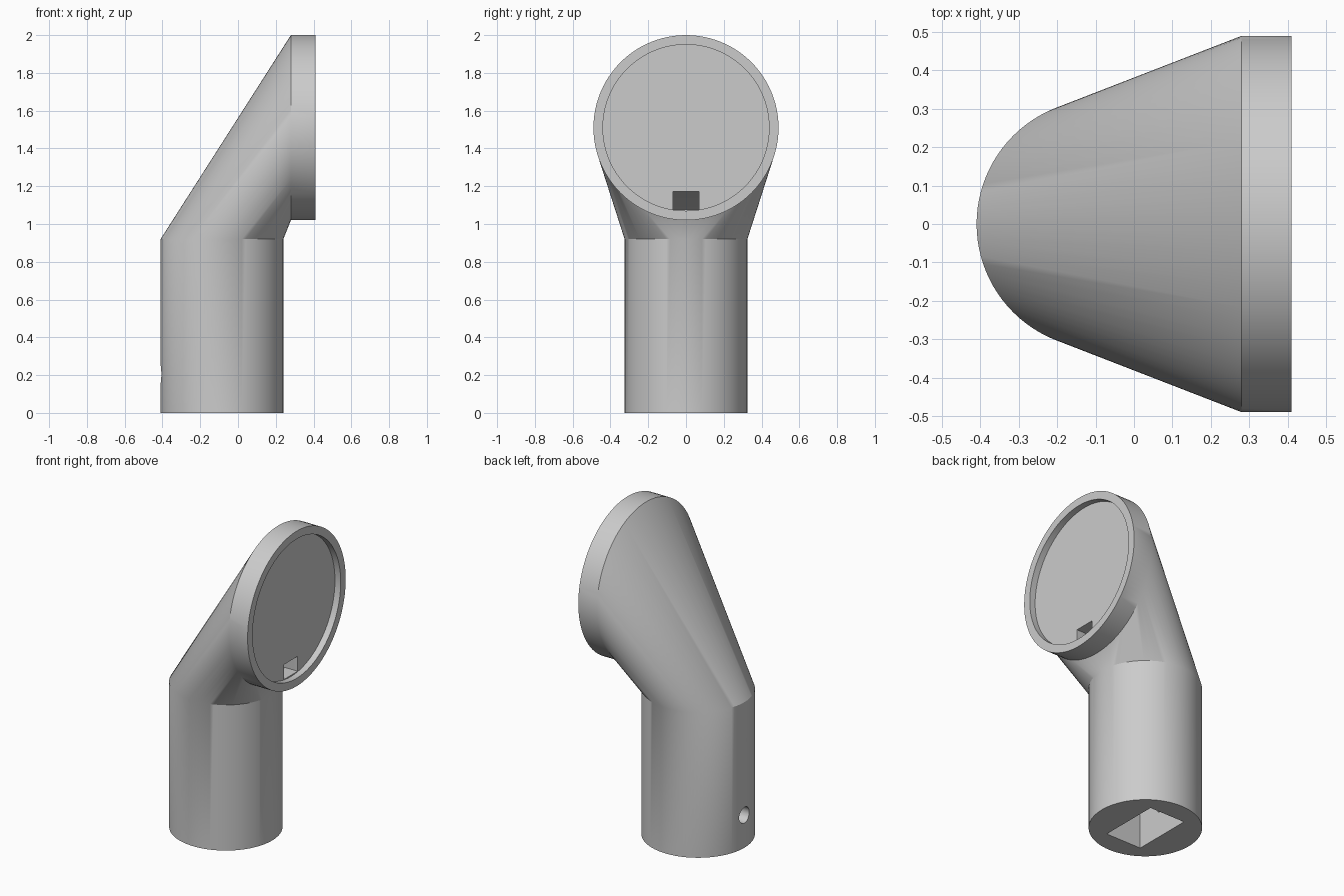
import bpy, bmesh, math
from mathutils import Matrix

if "Cube" in bpy.data.objects:
    bpy.data.objects.remove(bpy.data.objects["Cube"])

SEG = 96
TUBE_X, TUBE_R, TUBE_TOP = -0.085, 0.325, 0.92
RIM_Z, RIM_R = 1.51, 0.49
RIM_BACK, RIM_FRONT, RECESS_R, RECESS_X = 0.28, 0.41, 0.44, 0.37

grey = bpy.data.materials.new("light grey")
grey.diffuse_color = (0.6, 0.6, 0.6, 1)
grey.use_nodes = True
grey.node_tree.nodes["Principled BSDF"].inputs["Base Color"].default_value = grey.diffuse_color


def circle(bm, point):
    return [bm.verts.new(point(math.cos(a), math.sin(a)))
            for a in (2 * math.pi * i / SEG for i in range(SEG))]


def flat_ring(bm, z):
    return circle(bm, lambda c, s: (TUBE_X + TUBE_R * c, TUBE_R * s, z))


def upright_ring(bm, x, r):
    return circle(bm, lambda c, s: (x, r * c, RIM_Z + r * s))


def bridge(bm, a, b):
    n = len(a)
    for i in range(n):
        j = (i + 1) % n
        bm.faces.new((a[i], a[j], b[j], b[i]))


def finish(name, bm):
    bmesh.ops.recalc_face_normals(bm, faces=bm.faces)
    mesh = bpy.data.meshes.new(name)
    bm.to_mesh(mesh)
    bm.free()
    mesh.materials.append(grey)
    ob = bpy.data.objects.new(name, mesh)
    bpy.context.collection.objects.link(ob)
    return ob


# Angled pipe body: neck is the hull between the tube top and the rim back
bm = bmesh.new()
top, back = flat_ring(bm, TUBE_TOP), upright_ring(bm, RIM_BACK, RIM_R)
bmesh.ops.convex_hull(bm, input=top + back)
caps = [f for f in bm.faces
        if all(v in top for v in f.verts) or all(v in back for v in f.verts)]
bmesh.ops.delete(bm, geom=caps, context='FACES')

# Straight tube
base = flat_ring(bm, 0)
bridge(bm, base, top)
bm.faces.new(base)

# Round rim with a shallow recessed disc
front = upright_ring(bm, RIM_FRONT, RIM_R)
lip = upright_ring(bm, RIM_FRONT, RECESS_R)
floor = upright_ring(bm, RECESS_X, RECESS_R)
for a, b in ((back, front), (front, lip), (lip, floor)):
    bridge(bm, a, b)
bm.faces.new(floor)
body = finish("angled_pipe_body", bm)

# Cutter: rectangular socket leading up to the small notch in the disc
bm = bmesh.new()
corners = ((1, 1), (1, -1), (-1, -1), (-1, 1))
rings = [[bm.verts.new((TUBE_X + 0.125 * sx, 0.195 * sy, z)) for sx, sy in corners]
         for z in (-0.1, 0.9)]
rings += [[bm.verts.new((x, 0.068 * sy, 1.125 - 0.047 * sx)) for sx, sy in corners]
          for x in (0.28, 0.5)]
for a, b in zip(rings, rings[1:]):
    bridge(bm, a, b)
bm.faces.new(rings[0])
bm.faces.new(rings[-1])
bmesh.ops.triangulate(bm, faces=bm.faces)
socket = finish("socket_cutter", bm)

# Cutter: screw hole through the rear wall of the tube
bm = bmesh.new()
bmesh.ops.create_cone(bm, cap_ends=True, segments=32, radius1=0.05, radius2=0.05,
                      depth=0.35, matrix=Matrix.Translation((-0.33, 0, 0.205))
                      @ Matrix.Rotation(math.pi / 2, 4, 'Y'))
hole = finish("screw_hole_cutter", bm)

# Cut the openings, then smooth the curved walls
bpy.context.view_layer.objects.active = body
body.select_set(True)
for cutter in (socket, hole):
    cutter.hide_render = True
    mod = body.modifiers.new("cut", 'BOOLEAN')
    mod.operation = 'DIFFERENCE'
    mod.solver = 'EXACT'
    mod.object = cutter
    bpy.ops.object.modifier_apply(modifier=mod.name)
    bpy.data.objects.remove(cutter)
bpy.ops.object.shade_smooth_by_angle(angle=math.radians(30))
